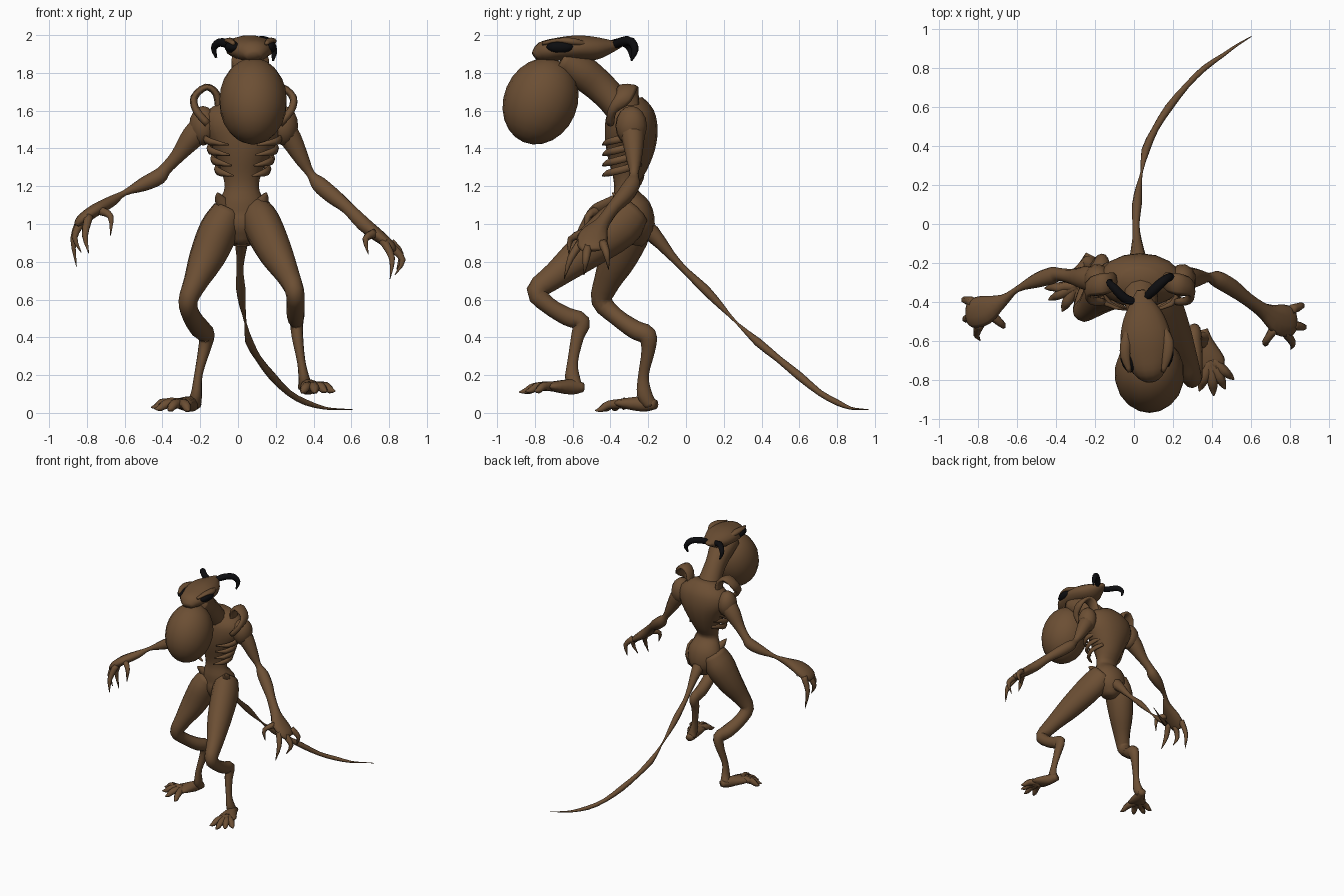
import bpy, bmesh, math
from mathutils import Vector as V, Matrix


def material(name, col):
    m = bpy.data.materials.new(name)
    m.diffuse_color = (*col, 1)
    return m


BROWN = material("brown_skin", (0.150, 0.078, 0.034))
BLACK = material("black_horn", (0.004, 0.004, 0.005))


def finish(name, bm, mat):
    bmesh.ops.recalc_face_normals(bm, faces=bm.faces)
    me = bpy.data.meshes.new(name)
    bm.to_mesh(me)
    bm.free()
    me.materials.append(mat)
    for p in me.polygons:
        p.use_smooth = True
    ob = bpy.data.objects.new(name, me)
    bpy.context.collection.objects.link(ob)
    return ob


def spline(a, b, c, d, t):
    return 0.5 * (2 * b + (c - a) * t + (2 * a - 5 * b + 4 * c - d) * t * t
                  + (3 * b - a - 3 * c + d) * t ** 3)


def tube(name, pts, ref=(1, 0, 0), sides=10, steps=3, mat=BROWN):
    """Loft rings (x, y, z, radius along ref, other radius) on a smooth path."""
    P = [(V(p[:3]), p[3], p[4] if len(p) > 4 else p[3]) for p in pts]
    n = len(P)
    rows = []
    for i in range(n - 1):
        q = [P[max(i - 1, 0)], P[i], P[i + 1], P[min(i + 2, n - 1)]]
        for k in range(steps):
            rows.append([spline(*[w[j] for w in q], k / steps) for j in range(3)])
    rows.append(list(P[-1]))
    bm = bmesh.new()
    rings = []
    for i, (c, ru, rv) in enumerate(rows):
        t = (rows[min(i + 1, len(rows) - 1)][0] - rows[max(i - 1, 0)][0]).normalized()
        u = V(ref)
        u = (u - t * u.dot(t)).normalized()
        v = t.cross(u)
        ru, rv = max(ru, .002), max(rv, .002)
        rings.append([bm.verts.new(c + u * ru * math.cos(a) + v * rv * math.sin(a))
                      for a in (2 * math.pi * k / sides for k in range(sides))])
    for a, b in zip(rings, rings[1:]):
        for k in range(sides):
            j = (k + 1) % sides
            bm.faces.new((a[k], a[j], b[j], b[k]))
    bm.faces.new(rings[0])
    bm.faces.new(rings[-1])
    return finish(name, bm, mat)


def ball(name, c, r, tilt=0, turn=0, mat=BROWN, seg=18):
    bm = bmesh.new()
    M = (Matrix.Translation(c) @ Matrix.Rotation(turn, 4, 'Z')
         @ Matrix.Rotation(tilt, 4, 'X') @ Matrix.Diagonal((*r, 1)))
    bmesh.ops.create_uvsphere(bm, u_segments=seg, v_segments=seg * 2 // 3, radius=1, matrix=M)
    return finish(name, bm, mat)


# Head, throat sac and neck
tube("head", [(.085, -.80, 1.885, .04, .025), (.08, -.76, 1.91, .085, .055),
              (.07, -.68, 1.925, .12, .062), (.06, -.58, 1.932, .13, .068),
              (.05, -.48, 1.93, .105, .062), (.04, -.40, 1.94, .06, .036),
              (.035, -.34, 1.95, .02, .012)], sides=14)
ball("throat_sac", (.08, -.77, 1.65), (.18, .195, .235), tilt=-.4)
tube("neck", [(.065, -.66, 1.87, .1, .08), (.06, -.56, 1.81, .095, .09),
              (.045, -.47, 1.74, .08, .085), (.035, -.39, 1.66, .085, .08),
              (.03, -.31, 1.56, .10, .08)], sides=12)

# Eyes, brow ridges and curled horns
ball("left_eye", (-.03, -.69, 1.937), (.04, .075, .032), turn=.2, mat=BLACK, seg=12)
ball("right_eye", (.172, -.665, 1.937), (.032, .075, .032), turn=-.1, mat=BLACK, seg=12)
for side, x in (("left", -.045), ("right", .17)):
    tube(side + "_brow", [(.065 + (x - .065) * .8, -.76, 1.955, .01),
                          (x, -.68, 1.972, .025, .012), (x + .005, -.60, 1.965, .028, .02),
                          (.06 + (x - .06) * .8, -.52, 1.95, .01)], sides=8)
tube("left_horn", [(.0, -.40, 1.945, .02), (-.05, -.38, 1.955, .024), (-.10, -.33, 1.96, .022),
                   (-.128, -.30, 1.93, .016), (-.115, -.29, 1.88, .006)],
     ref=(0, 1, 0), sides=8, mat=BLACK)
tube("right_horn", [(.06, -.38, 1.945, .02), (.10, -.34, 1.965, .026), (.155, -.29, 1.965, .024),
                    (.19, -.27, 1.92, .018), (.185, -.29, 1.865, .006)],
     ref=(0, 1, 0), sides=8, mat=BLACK)

# Chest, waist and pelvis
tube("torso", [(.02, -.29, .89, .05, .06), (.02, -.28, .97, .12, .11), (.02, -.285, 1.06, .14, .11),
               (.02, -.31, 1.13, .115, .085), (.02, -.32, 1.20, .09, .06),
               (.02, -.305, 1.30, .115, .10), (.025, -.295, 1.40, .165, .13),
               (.03, -.29, 1.50, .215, .14), (.03, -.295, 1.59, .20, .125),
               (.03, -.305, 1.66, .10, .075)], sides=16)

for s, side in ((-1, "left"), (1, "right")):
    # Ribs, collar arch and hip spur
    for i in range(4):
        z, w = 1.27 + .055 * i, .11 + .02 * i
        tube(f"{side}_rib_{i + 1}", [(.025 + s * w * .9, -.24, z + .05, .01, .02),
                                     (.025 + s * (w + .03), -.33, z + .02, .012, .022),
                                     (.025 + s * w, -.41, z, .014, .02),
                                     (.025 + s * w * .45, -.44, z - .015, .006, .004)],
             sides=6, steps=2)
    tube(side + "_collar_arch", [(.03 + s * .13, -.29, 1.60, .04, .02), (.03 + s * .145, -.30, 1.69, .05, .02),
                                 (.03 + s * .20, -.31, 1.725, .055, .018), (.03 + s * .262, -.33, 1.67, .045, .02),
                                 (.03 + s * .25, -.39, 1.60, .025, .02), (.03 + s * .19, -.40, 1.53, .02)],
         ref=(0, 1, 0), sides=8)
    tube(side + "_hip_spur", [(.02 + s * .08, -.32, 1.08, .04), (.02 + s * .115, -.35, 1.13, .03),
                              (.02 + s * .13, -.39, 1.165, .003)], sides=6)
    ball(side + "_shoulder", (.03 + s * .215, -.29, 1.52), (.075, .085, .105), turn=-s * .2, seg=12)

# Arms
tube("left_arm", [(-.17, -.29, 1.53, .07), (-.24, -.28, 1.46, .065), (-.32, -.27, 1.36, .04),
                  (-.385, -.26, 1.29, .034), (-.42, -.265, 1.25, .044), (-.50, -.29, 1.21, .038),
                  (-.60, -.335, 1.165, .016), (-.67, -.39, 1.12, .03), (-.76, -.44, 1.07, .075, .035),
                  (-.83, -.46, 1.02, .075, .03), (-.855, -.465, .99, .05, .015)], ref=(0, 1, 0))
tube("right_arm", [(.22, -.29, 1.53, .07), (.28, -.28, 1.45, .06), (.34, -.275, 1.34, .04),
                   (.385, -.275, 1.265, .024), (.43, -.285, 1.21, .044), (.50, -.325, 1.15, .045),
                   (.58, -.385, 1.085, .035), (.665, -.445, 1.0, .04), (.74, -.49, .94, .08, .035),
                   (.81, -.50, .885, .075, .025), (.83, -.50, .86, .05, .012)], ref=(0, 1, 0))

# Clawed fingers: root, knuckle, tip
FINGERS = {
    "left": [((-.83, -.40, 1.03), (-.872, -.39, .92), (-.855, -.38, .775)),
             ((-.83, -.47, 1.01), (-.865, -.49, .93), (-.83, -.50, .85)),
             ((-.79, -.51, 1.04), (-.81, -.565, .94), (-.79, -.60, .845)),
             ((-.73, -.47, 1.07), (-.675, -.52, 1.04), (-.675, -.53, .94))],
    "right": [((.81, -.44, .90), (.862, -.42, .84), (.84, -.41, .76)),
              ((.81, -.52, .88), (.872, -.53, .81), (.83, -.54, .73)),
              ((.77, -.55, .91), (.815, -.61, .82), (.805, -.645, .71)),
              ((.72, -.54, .95), (.675, -.61, .92), (.69, -.62, .84))]}
for side, fingers in FINGERS.items():
    for i, (a, b, c) in enumerate(fingers):
        tube(f"{side}_finger_{i + 1}", [(*a, .026), (*b, .018), (*c, .002)], ref=(0, 1, 0), sides=6)

# Legs with backward hocks
tube("left_leg", [(-.05, -.29, 1.07, .085, .10), (-.10, -.31, .97, .105, .125),
                  (-.165, -.36, .82, .095, .10), (-.225, -.42, .69, .065, .07),
                  (-.265, -.445, .59, .05, .055), (-.245, -.37, .51, .05, .045),
                  (-.195, -.27, .44, .055, .05), (-.165, -.205, .41, .042, .05),
                  (-.18, -.20, .33, .032, .036), (-.21, -.225, .20, .022, .028),
                  (-.22, -.22, .10, .03, .04), (-.235, -.19, .045, .04, .035)], sides=12)
tube("right_leg", [(.09, -.28, 1.07, .085, .10), (.13, -.36, .99, .10, .125),
                   (.20, -.54, .85, .09, .10), (.265, -.69, .73, .062, .07),
                   (.30, -.79, .645, .05, .055), (.305, -.73, .57, .048, .045),
                   (.305, -.63, .51, .046, .048), (.31, -.555, .48, .036, .048),
                   (.315, -.575, .40, .03, .034), (.335, -.60, .27, .022, .028),
                   (.35, -.60, .18, .03, .04), (.355, -.575, .135, .038, .03)], sides=12)

# Feet: ankle, ball of the foot and splayed toes
FEET = {
    "left": ((-.22, -.16, .045), (-.30, -.32, .05),
             [(-.46, -.33, .03), (-.44, -.39, .02), (-.37, -.45, .015), (-.26, -.48, .012)]),
    "right": ((.35, -.545, .135), (.395, -.70, .14),
              [(.335, -.86, .11), (.41, -.885, .11), (.47, -.85, .115), (.515, -.80, .115)])}
for side, (heel, mid, toes) in FEET.items():
    h, m = V(heel), V(mid)
    tube(side + "_foot", [(*h, .03, .025), (*h.lerp(m, .4), .04, .042), (*m, .07, .028),
                          (*h.lerp(m, 1.25), .06, .015)], sides=10)
    for i, tip in enumerate(toes):
        t = V(tip)
        k = m.lerp(t, .55) + V((0, 0, .014))
        tube(f"{side}_toe_{i + 1}", [(*m, .03), (*k, .028, .025), (*m.lerp(t, .8), .02, .018),
                                     (*t, .003)], sides=6)

# Long kinked tail
tube("tail", [(.02, -.26, 1.0, .06), (.02, -.18, .95, .045), (.015, -.08, .835, .024),
              (.01, .0, .75, .018), (.015, .10, .655, .025), (.025, .19, .56, .016),
              (.04, .27, .475, .006), (.06, .38, .375, .022), (.11, .49, .285, .018),
              (.18, .60, .195, .022), (.27, .71, .105, .016), (.36, .80, .055, .016),
              (.46, .87, .025, .010, .008), (.53, .92, .02, .006, .004),
              (.605, .965, .018, .002)], sides=8, steps=2)
